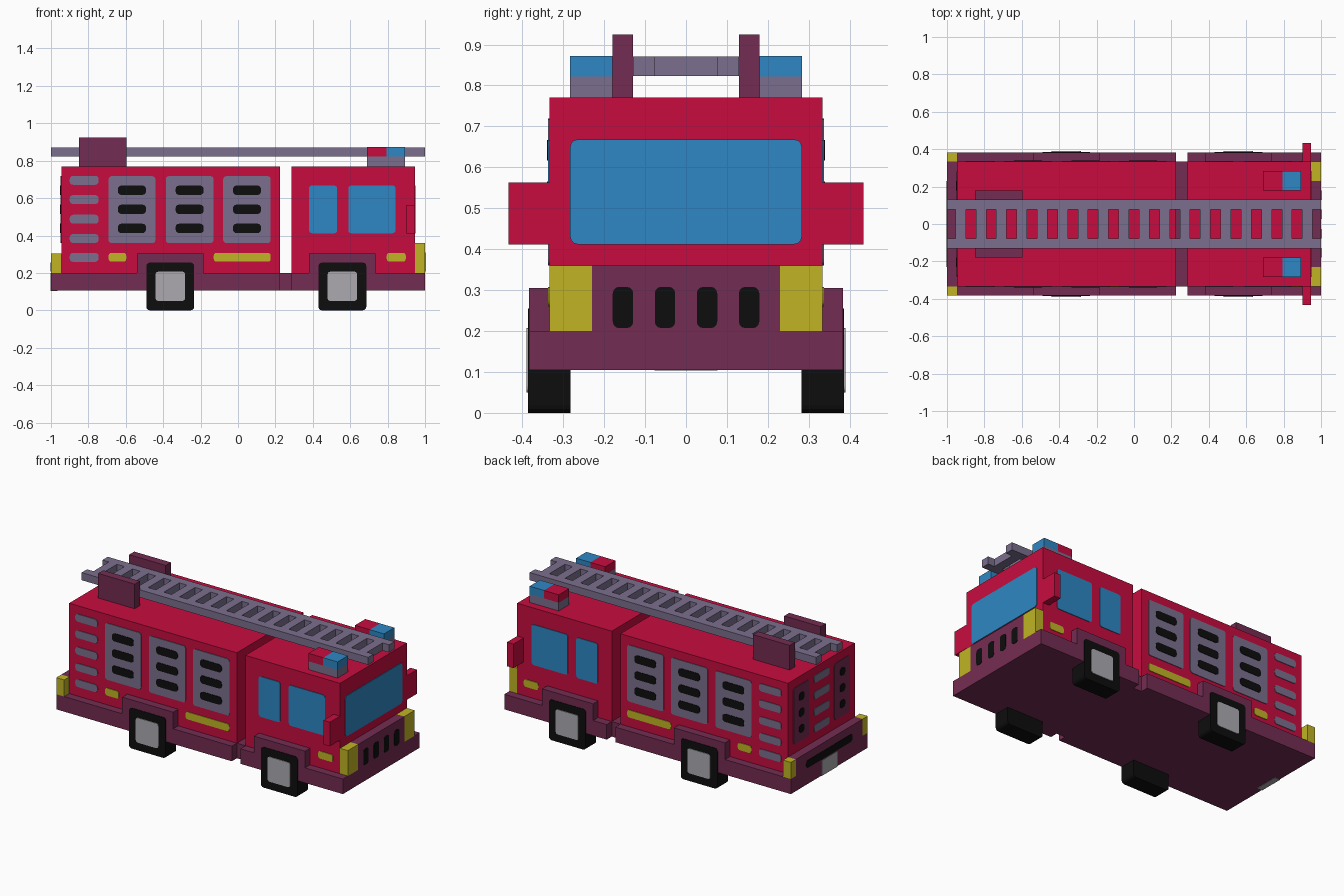
import bpy, bmesh, math
from mathutils import Vector

cube = bpy.data.objects.get("Cube")
if cube:
    bpy.data.objects.remove(cube)


# Colours, given as sRGB and stored linear
def material(name, rgb):
    lin = [(c / 255 / 12.92) if c < 11 else ((c / 255 + 0.055) / 1.055) ** 2.4 for c in rgb]
    m = bpy.data.materials.new(name)
    m.use_nodes = True
    m.diffuse_color = (*lin, 1)
    m.node_tree.nodes["Principled BSDF"].inputs["Base Color"].default_value = (*lin, 1)
    return m


RED = material("red paint", (199, 12, 63))
PLUM = material("plum chassis", (116, 44, 82))
MAUVE = material("mauve metal", (123, 111, 142))
BLUE = material("blue glass", (46, 135, 195))
YELLOW = material("yellow lamp", (192, 180, 36))
BLACK = material("black rubber", (13, 13, 13))
SILVER = material("silver hub", (172, 170, 176))


def finish(name, bm, mat):
    bmesh.ops.recalc_face_normals(bm, faces=bm.faces)
    mesh = bpy.data.meshes.new(name)
    bm.to_mesh(mesh)
    bm.free()
    mesh.materials.append(mat)
    ob = bpy.data.objects.new(name, mesh)
    bpy.context.collection.objects.link(ob)
    return ob


def box(name, mat, x, y, z):
    """Box from (min, max) ranges."""
    bm = bmesh.new()
    bmesh.ops.create_cube(bm, size=1)
    for v in bm.verts:
        v.co = Vector([r[0] if c < 0 else r[1] for c, r in zip(v.co, (x, y, z))])
    return finish(name, bm, mat)


def pair(name, mat, x, y, z):
    """Box on the left (+y) side and its mirror on the other."""
    box(name + "_a", mat, x, y, z)
    box(name + "_b", mat, x, (-y[1], -y[0]), z)


def plate(name, mat, axis, d, u, v, r=0.015):
    """Rounded rectangle in u (x or y) and z, extruded over the range d of the axis."""
    bm = bmesh.new()
    corners = [(u[1] - r, v[1] - r), (u[0] + r, v[1] - r),
               (u[0] + r, v[0] + r), (u[1] - r, v[0] + r)]
    verts = []
    for i, (cu, cv) in enumerate(corners):
        for k in range(4):
            a = math.radians(90 * i + 30 * k)
            p, q = cu + r * math.cos(a), cv + r * math.sin(a)
            verts.append(bm.verts.new((p, d[0], q) if axis == "y" else (d[0], p, q)))
    face = bm.faces.new(verts)
    ext = bmesh.ops.extrude_face_region(bm, geom=[face])
    move = Vector((0, d[1] - d[0], 0) if axis == "y" else (d[1] - d[0], 0, 0))
    bmesh.ops.translate(bm, vec=move, verts=[e for e in ext["geom"] if isinstance(e, bmesh.types.BMVert)])
    return finish(name, bm, mat)


def side_plate(name, mat, u, v, r=0.015, height=0.004, base=0.333):
    """Plate on both long sides."""
    for s, tag in ((1, "_a"), (-1, "_b")):
        plate(name + tag, mat, "y", (s * (base - 0.003), s * (base + height)), u, v, r)


W, WO = 0.333, 0.383          # body and chassis half widths
BODY_Z = (0.2, 0.77)
SLOT_Z = (0.642, 0.54, 0.438)
SLAT_Z = (0.695, 0.592, 0.487, 0.384, 0.283)

# Chassis with the narrow joint between rear body and cab
box("rear_chassis", PLUM, (-1, 0.225), (-WO, WO), (0.105, 0.2))
box("chassis_joint", PLUM, (0.225, 0.285), (-W, W), (0.105, 0.2))
box("front_chassis", PLUM, (0.285, 1), (-WO, WO), (0.105, 0.2))
box("front_bumper", PLUM, (0.945, 1), (-0.23, 0.23), (0.2, 0.36))
box("rear_bumper", PLUM, (-1, -0.945), (-W, W), (0.2, 0.305))

# Main bodies
box("rear_body", RED, (-0.945, 0.225), (-W, W), BODY_Z)
box("cab", RED, (0.285, 0.945), (-W, W), BODY_Z)

# Wheels and arches
for name, cx in (("rear", -0.362), ("front", 0.558)):
    pair(name + "_arch", PLUM, (cx - 0.178, cx + 0.178), (W - 0.003, WO), (0.2, 0.305))
    for s, tag in ((1, "_a"), (-1, "_b")):
        plate(name + "_tyre" + tag, BLACK, "y", (s * 0.282, s * 0.386),
              (cx - 0.128, cx + 0.128), (0, 0.255), 0.018)
        plate(name + "_hub" + tag, SILVER, "y", (s * 0.38, s * 0.39),
              (cx - 0.079, cx + 0.079), (0.05, 0.207), 0.015)

# Lamps
pair("headlamp", YELLOW, (0.945, 1), (0.23, W), (0.2, 0.36))
pair("tail_lamp", YELLOW, (-1, -0.945), (W, WO), (0.2, 0.305))
for i, u in enumerate(((-0.692, -0.597), (-0.13, 0.175), (0.795, 0.897))):
    side_plate(f"side_marker_{i}", YELLOW, u, (0.26, 0.307))

# Cab windows and mirrors
side_plate("rear_window", BLUE, (0.38, 0.53), (0.412, 0.667))
side_plate("front_window", BLUE, (0.59, 0.842), (0.412, 0.667))
plate("windscreen", BLUE, "x", (0.942, 0.949), (-0.283, 0.283), (0.412, 0.668), 0.018)
pair("mirror", RED, (0.9, 0.945), (W, 0.434), (0.411, 0.563))

# Grille openings
for i in range(4):
    c = -0.154 + i * 0.1027
    plate(f"grille_slot_{i}", BLACK, "x", (0.997, 1.0), (c - 0.025, c + 0.025), (0.207, 0.308), 0.016)
    bpy.data.objects[f"grille_slot_{i}"].location.x = 0.002

# Side shutters with vent slots
for i, (a, b) in enumerate(((-0.692, -0.442), (-0.386, -0.131), (-0.079, 0.175))):
    side_plate(f"shutter_{i}", MAUVE, (a, b), (0.36, 0.717))
    c = (a + b) / 2
    for j, z in enumerate(SLOT_Z):
        side_plate(f"shutter_{i}_slot_{j}", BLACK, (c - 0.075, c + 0.075), (z - 0.025, z + 0.025), 0.018, 0.007)
for j, z in enumerate(SLAT_Z):
    side_plate(f"side_slat_{j}", MAUVE, (-0.9, -0.745), (z - 0.024, z + 0.024), 0.018)

# Rear face: two vented panels, centre slats, step strip and number plate
for tag, c in (("a", 0.204), ("b", -0.204)):
    plate("rear_panel_" + tag, PLUM, "x", (-0.942, -0.949), (c - 0.077, c + 0.077), (0.36, 0.717))
    for j, z in enumerate(SLOT_Z):
        plate(f"rear_panel_{tag}_vent_{j}", BLACK, "x", (-0.945, -0.952),
              (c - 0.025, c + 0.025), (z - 0.025, z + 0.025), 0.018)
for j, z in enumerate(SLAT_Z[:4]):
    plate(f"rear_slat_{j}", MAUVE, "x", (-0.942, -0.949), (-0.077, 0.077), (z - 0.024, z + 0.024), 0.018)
plate("rear_step_strip", BLACK, "x", (-0.996, -1.002), (-0.23, 0.23), (0.207, 0.255), 0.016)
box("number_plate", SILVER, (-1.002, -0.965), (-0.077, 0.077), (0.103, 0.2))

# Roof beacons
pair("beacon_base", MAUVE, (0.69, 0.893), (0.18, 0.283), (0.77, 0.822))
pair("beacon_red", RED, (0.69, 0.793), (0.18, 0.283), (0.822, 0.872))
pair("beacon_blue", BLUE, (0.793, 0.893), (0.18, 0.283), (0.822, 0.872))

# Ladder and its holders
pair("ladder_holder", PLUM, (-0.85, -0.595), (0.129, 0.18), (0.77, 0.925))
pair("ladder_rail", MAUVE, (-1, 1), (0.077, 0.13), (0.823, 0.871))
for i in range(18):
    c = -0.927 + i * 0.10906
    box(f"ladder_rung_{i}", MAUVE, (c - 0.028, c + 0.028), (-0.077, 0.077), (0.823, 0.871))
